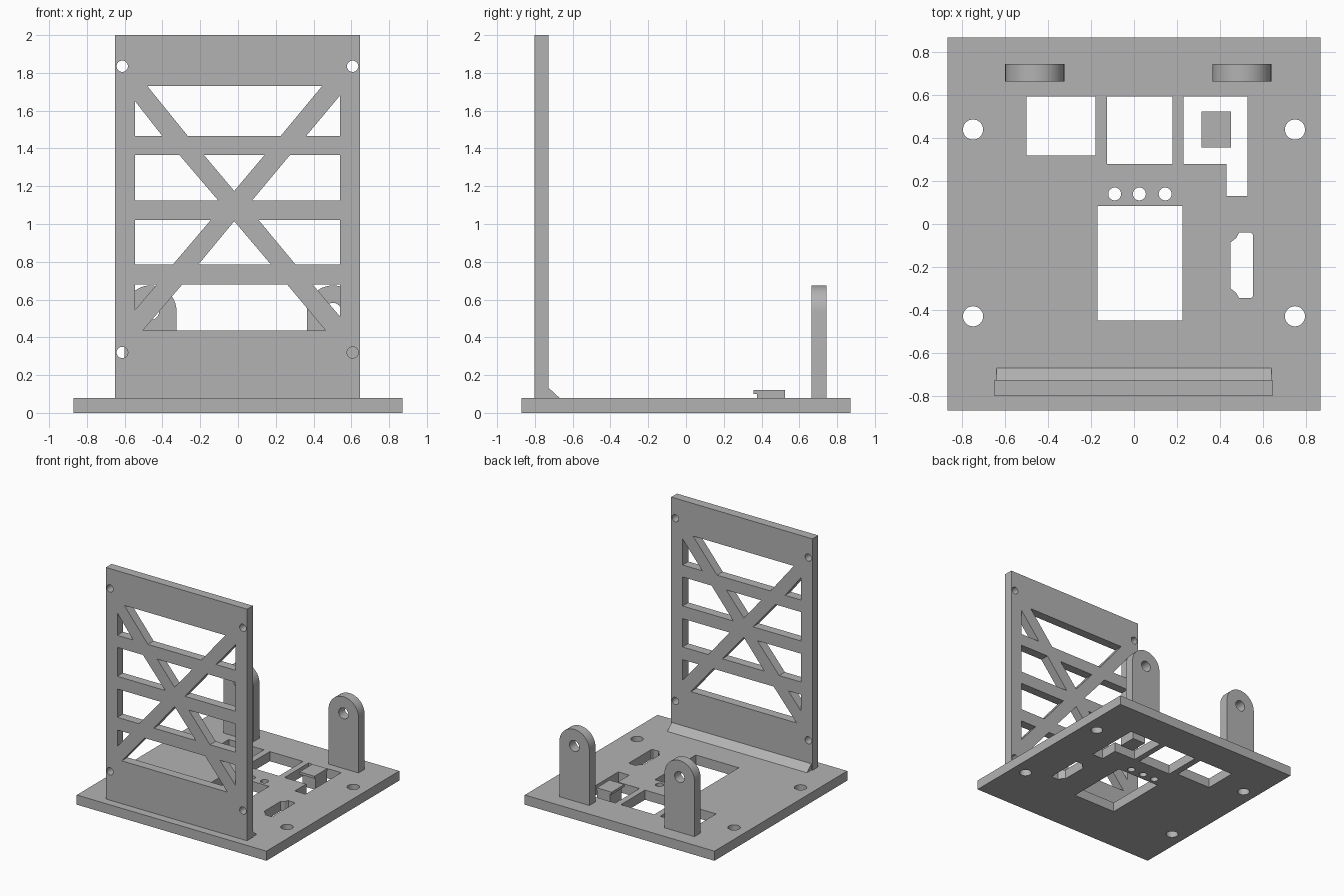
import bpy
import math
from mathutils import Matrix

cube = bpy.data.objects.get("Cube")
if cube:
    bpy.data.objects.remove(cube, do_unlink=True)

grey = bpy.data.materials.new("plain grey")
grey.use_nodes = True
grey.diffuse_color = (0.45, 0.45, 0.45, 1)
grey.node_tree.nodes["Principled BSDF"].inputs["Base Color"].default_value = grey.diffuse_color

BASE_TOP = 0.08
UPRIGHT = Matrix.Rotation(math.pi / 2, 4, 'X')     # outline (x, y) becomes (x, z)
SIDEWAYS = Matrix(((0, 0, 1, 0), (1, 0, 0, 0), (0, 1, 0, 0), (0, 0, 0, 1)))


def rect(x0, y0, x1, y1):
    return [(x0, y0), (x1, y0), (x1, y1), (x0, y1)]


def arc(x, y, r, start=0, end=2 * math.pi, n=32, closed=True):
    steps = n if closed else n - 1
    return [(x + r * math.cos(start + (end - start) * i / steps),
             y + r * math.sin(start + (end - start) * i / steps)) for i in range(n)]


def plate(name, outlines, thickness, location, turn=Matrix()):
    """Extrude an outline with holes, centred on its own plane."""
    curve = bpy.data.curves.new(name, 'CURVE')
    curve.dimensions = '2D'
    curve.fill_mode = 'BOTH'
    curve.extrude = thickness / 2
    for points in outlines:
        spline = curve.splines.new('POLY')
        spline.points.add(len(points) - 1)
        for p, (x, y) in zip(spline.points, points):
            p.co = (x, y, 0, 1)
        spline.use_cyclic_u = True
    obj = bpy.data.objects.new(name, curve)
    bpy.context.collection.objects.link(obj)
    obj.matrix_world = Matrix.Translation(location) @ turn
    bpy.ops.object.select_all(action='DESELECT')
    obj.select_set(True)
    bpy.context.view_layer.objects.active = obj
    bpy.ops.object.convert(target='MESH')
    obj = bpy.context.object
    obj.data.materials.clear()
    obj.data.materials.append(grey)
    bpy.ops.object.shade_smooth_by_angle(angle=math.radians(25))
    return obj


# Base plate with mounting holes and component openings
base = [rect(-0.87, -0.87, 0.87, 0.87),
        rect(-0.5, 0.32, -0.18, 0.595),
        rect(-0.125, 0.28, 0.18, 0.595),
        rect(-0.17, -0.45, 0.225, 0.085),
        [(0.23, 0.595), (0.53, 0.595), (0.53, 0.13), (0.43, 0.13), (0.43, 0.28), (0.23, 0.28)],
        [(0.49, -0.04), (0.545, -0.04), (0.555, -0.05), (0.555, -0.335), (0.545, -0.345),
         (0.49, -0.345), (0.475, -0.32), (0.45, -0.3), (0.45, -0.085), (0.475, -0.067)]]
base += [arc(x, 0.14, 0.03) for x in (-0.09, 0.025, 0.145)]
base += [arc(x, y, 0.047) for x in (-0.75, 0.75) for y in (-0.43, 0.44)]
plate("base_plate", base, BASE_TOP, (0, 0, BASE_TOP / 2))

# Upright panel with truss windows between cross braces
L, R = -0.545, 0.54
panel = [rect(-0.65, BASE_TOP, 0.645, 2.0),
         # top row
         [(-0.48, 1.73), (0.445, 1.73), (0.225, 1.465), (-0.265, 1.465)],
         [(L, 1.65), (L, 1.465), (-0.4, 1.465)],
         [(R, 1.68), (R, 1.465), (0.36, 1.465)],
         # upper middle row
         [(L, 1.365), (-0.31, 1.365), (-0.105, 1.125), (L, 1.125)],
         [(-0.18, 1.365), (0.14, 1.365), (-0.02, 1.175)],
         [(0.275, 1.365), (R, 1.365), (R, 1.125), (0.075, 1.125)],
         # lower middle row
         [(L, 1.02), (-0.145, 1.02), (-0.345, 0.785), (L, 0.785)],
         [(-0.02, 1.015), (0.175, 0.785), (-0.21, 0.785)],
         [(0.11, 1.02), (R, 1.02), (R, 0.785), (0.305, 0.785)],
         # bottom row
         [(L, 0.68), (-0.43, 0.68), (L, 0.545)],
         [(-0.295, 0.68), (0.26, 0.68), (0.465, 0.435), (-0.505, 0.435)],
         [(0.395, 0.68), (R, 0.68), (R, 0.51)]]
panel += [arc(x, z, 0.03) for x in (-0.613, 0.607) for z in (0.32, 1.835)]
plate("upright_panel", panel, 0.075, (0, -0.765, 0), UPRIGHT)

# Sloped strip bracing the panel foot
plate("panel_fillet", [[(-0.73, BASE_TOP), (-0.67, BASE_TOP), (-0.73, 0.135)]],
      1.28, (0, 0, 0), SIDEWAYS)

# Rounded pivot posts at the back
for side, x in (("right", -0.4625), ("left", 0.5025)):
    r, z = 0.1375, 0.5375
    outline = [(x - r, BASE_TOP), (x + r, BASE_TOP)]
    outline += arc(x, z, r, 0, math.pi, 25, closed=False)
    plate(side + "_pivot_post", [outline, arc(x, z, 0.045)], 0.08, (0, 0.705, 0), UPRIGHT)

# Push button standing in the angled opening
plate("button_stem", [rect(0.33, 0.375, 0.45, 0.525)], 0.1, (0, 0, 0.05))
plate("button_cap", [rect(0.315, 0.357, 0.452, 0.525)], 0.02, (0, 0, 0.11))
